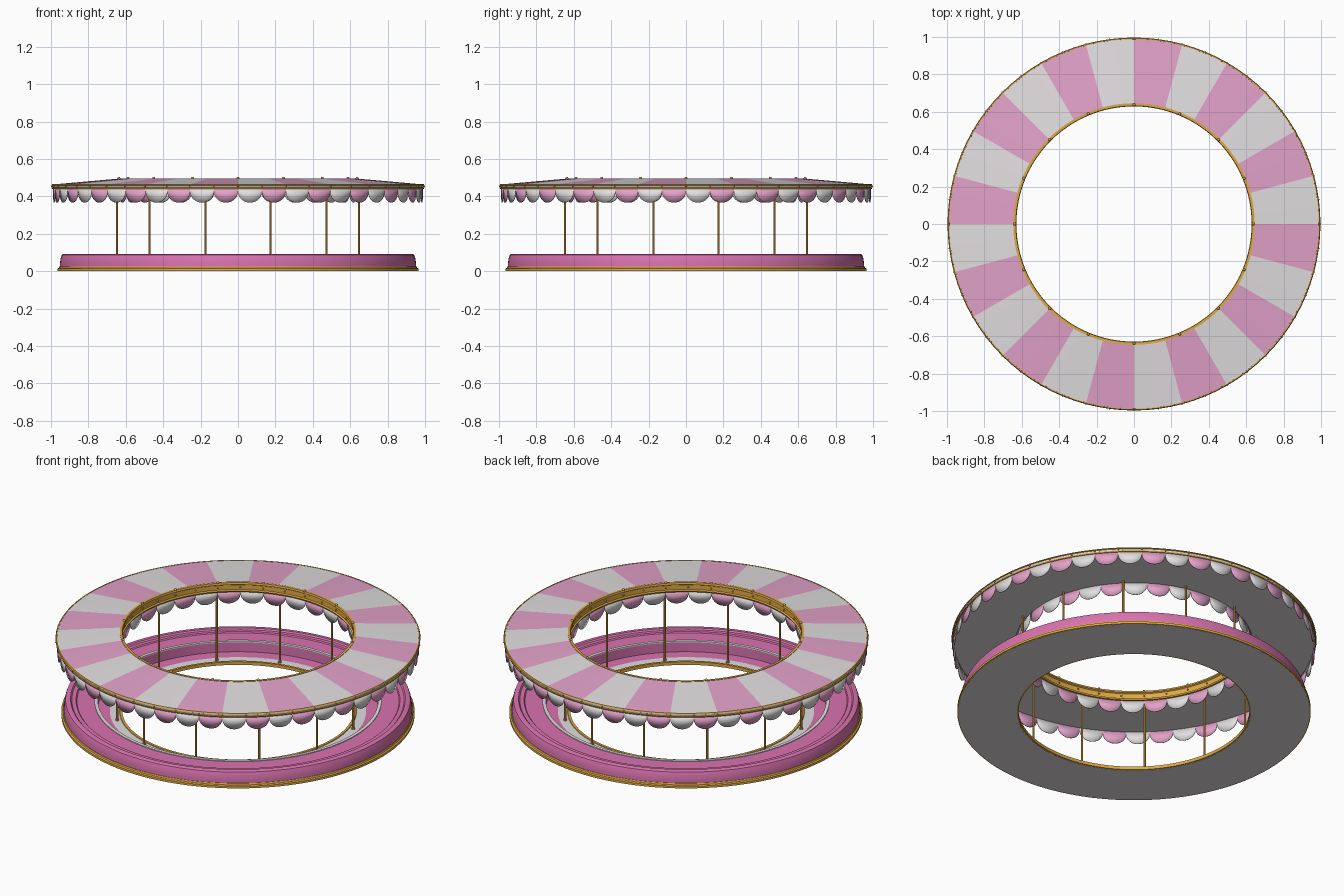
import bpy, bmesh, math
from math import sin, cos, pi, tau

cube = bpy.data.objects.get("Cube")
if cube:
    bpy.data.objects.remove(cube)


def material(name, rgb):
    m = bpy.data.materials.new(name)
    m.use_nodes = True
    col = (*rgb, 1)
    m.diffuse_color = col
    m.node_tree.nodes["Principled BSDF"].inputs["Base Color"].default_value = col
    return m


WHITE = material("warm white", (0.76, 0.73, 0.75))
LIGHT_PINK = material("light pink", (0.76, 0.36, 0.58))
PINK = material("deep pink", (0.69, 0.17, 0.42))
GOLD = material("gold", (0.74, 0.40, 0.06))
SEGS = 96


def finish(name, bm, mats):
    bmesh.ops.remove_doubles(bm, verts=bm.verts, dist=1e-5)
    bmesh.ops.recalc_face_normals(bm, faces=bm.faces)
    me = bpy.data.meshes.new(name)
    bm.to_mesh(me)
    bm.free()
    for m in mats:
        me.materials.append(m)
    ob = bpy.data.objects.new(name, me)
    bpy.context.collection.objects.link(ob)
    bpy.ops.object.select_all(action='DESELECT')
    ob.select_set(True)
    bpy.context.view_layer.objects.active = ob
    bpy.ops.object.shade_smooth_by_angle(angle=math.radians(35))
    return ob


def lathe(name, profile, mats, rule=None):
    """Spin a closed (radius, z) profile; rule(edge, segment) picks the material."""
    bm = bmesh.new()
    rings = [[bm.verts.new((r * cos(tau * s / SEGS), r * sin(tau * s / SEGS), z))
              for r, z in profile] for s in range(SEGS)]
    n = len(profile)
    for s in range(SEGS):
        a, b = rings[s], rings[(s + 1) % SEGS]
        for e in range(n):
            f = bm.faces.new((a[e], b[e], b[(e + 1) % n], a[(e + 1) % n]))
            if rule:
                f.material_index = rule(e, s)
    return finish(name, bm, mats)


def valance(name, count, radius, top, straight, bottom):
    """Row of hanging scallops that alternate in colour."""
    bm = bmesh.new()
    steps = 12
    for i in range(count):
        upper, lower = [], []
        for k in range(steps + 1):
            t = -cos(pi * k / steps)
            a = tau * (i + 0.5 + t / 2) / count
            z = straight - (straight - bottom) * math.sqrt(max(0, 1 - t * t))
            x, y = radius * cos(a), radius * sin(a)
            upper.append(bm.verts.new((x, y, top)))
            lower.append(bm.verts.new((x, y, z)))
        for k in range(steps):
            f = bm.faces.new((lower[k], lower[k + 1], upper[k + 1], upper[k]))
            f.material_index = i % 2
    ob = finish(name, bm, (WHITE, LIGHT_PINK))
    mod = ob.modifiers.new("thickness", 'SOLIDIFY')
    mod.thickness = 0.004
    mod.offset = 0


def bulbs(name, count, radius, z, size):
    bm = bmesh.new()
    for i in range(count):
        a = tau * i / count
        made = bmesh.ops.create_uvsphere(bm, u_segments=8, v_segments=6, radius=size)
        bmesh.ops.translate(bm, verts=made["verts"],
                            vec=(radius * cos(a), radius * sin(a), z))
    finish(name, bm, (GOLD,))


# Base: flat underside, raised deck with a rim, lower inner step
lathe("base_underside", [(0.64, 0), (0.96, 0), (0.96, 0.008), (0.64, 0.008)], (WHITE,))
lathe("base_gold_skirt", [(0.93, 0.001), (0.966, 0.001), (0.966, 0.014),
                          (0.958, 0.018), (0.955, 0.026), (0.93, 0.026)], (GOLD,))
lathe("raised_deck", [(0.77, 0.006), (0.952, 0.02), (0.952, 0.045), (0.948, 0.07),
                      (0.942, 0.088), (0.935, 0.092), (0.915, 0.092), (0.908, 0.084),
                      (0.885, 0.084), (0.88, 0.078), (0.77, 0.078)], (PINK,))
lathe("deck_edge_trim", [(0.766, 0.074), (0.785, 0.074), (0.785, 0.082),
                         (0.766, 0.082)], (WHITE,))
lathe("lower_step", [(0.645, 0.006), (0.775, 0.006), (0.775, 0.016), (0.70, 0.016),
                     (0.645, 0.016)], (PINK, WHITE), lambda e, s: int(e == 3))
lathe("inner_base_trim", [(0.632, 0.001), (0.646, 0.001), (0.65, 0.012),
                          (0.646, 0.02), (0.632, 0.02)], (GOLD,))

# Poles
bm = bmesh.new()
for i in range(12):
    a = tau * (i + 0.5) / 12
    for radius, z0, z1 in ((0.006, 0.01, 0.45), (0.01, 0.014, 0.024)):
        made = bmesh.ops.create_cone(bm, cap_ends=True, segments=10, radius1=radius,
                                     radius2=radius, depth=z1 - z0)
        bmesh.ops.translate(bm, verts=made["verts"],
                            vec=(0.67 * cos(a), 0.67 * sin(a), (z0 + z1) / 2))
finish("poles", bm, (GOLD,))

# Canopy: striped sloping top, plain underside, gold rims
lathe("canopy", [(0.64, 0.442), (0.992, 0.442), (0.992, 0.464), (0.64, 0.495)],
      (WHITE, LIGHT_PINK), lambda e, s: s * 24 // SEGS % 2 if e == 2 else 0)
lathe("outer_gold_rim", [(0.985, 0.44), (0.993, 0.44), (0.996, 0.447), (0.991, 0.45),
                         (0.991, 0.457), (0.997, 0.46), (0.993, 0.466),
                         (0.988, 0.466)], (GOLD,))
lathe("inner_gold_rim", [(0.642, 0.44), (0.632, 0.44), (0.629, 0.448), (0.637, 0.453),
                         (0.637, 0.481), (0.629, 0.486), (0.632, 0.497),
                         (0.646, 0.497)], (GOLD,))
bulbs("outer_bulbs", 48, 0.995, 0.4535, 0.005)
bulbs("inner_bulbs", 16, 0.637, 0.497, 0.008)
bulbs("inner_rim_bulbs", 32, 0.635, 0.467, 0.005)

# Scalloped valances
valance("outer_valance", 48, 0.986, 0.445, 0.425, 0.367)
valance("inner_valance", 32, 0.645, 0.445, 0.425, 0.367)
